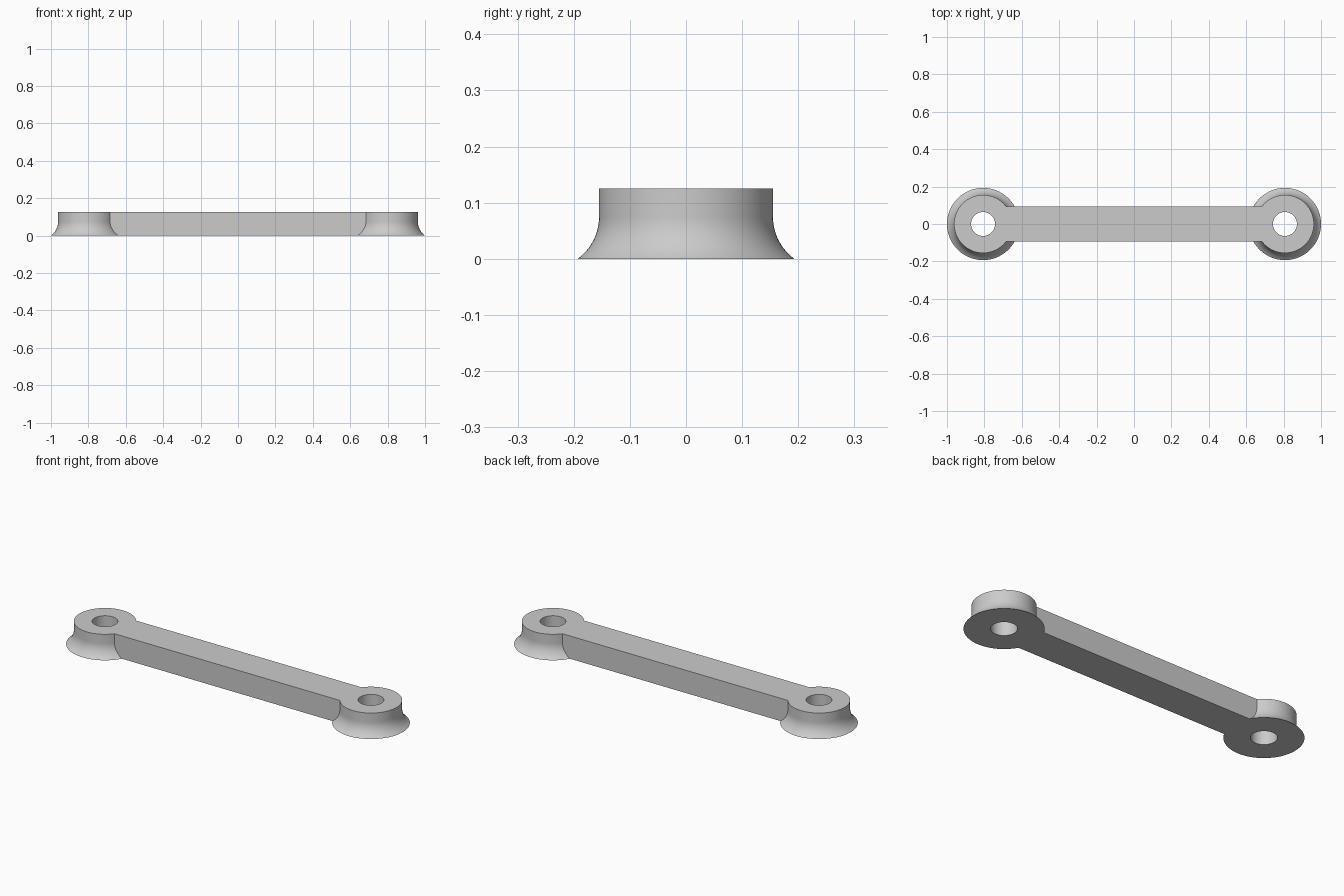
import bpy, bmesh, math
from mathutils import Matrix

cube = bpy.data.objects.get("Cube")
if cube:
    bpy.data.objects.remove(cube, do_unlink=True)

HEIGHT, HUB_X = 0.125, 0.807
HUB_R, FOOT_R, HOLE_R = 0.155, 0.193, 0.064
FILLET_Z, BAR_HALF_WIDTH, BAR_HALF_LENGTH = 0.075, 0.094, 0.72
SEGMENTS, ARC_STEPS = 96, 12

grey = bpy.data.materials.new("plain grey")
grey.use_nodes = True
grey.diffuse_color = (0.6, 0.6, 0.6, 1)
grey.node_tree.nodes["Principled BSDF"].inputs["Base Color"].default_value = grey.diffuse_color


def make_object(name, bm):
    bmesh.ops.recalc_face_normals(bm, faces=bm.faces)
    mesh = bpy.data.meshes.new(name)
    bm.to_mesh(mesh)
    bm.free()
    mesh.materials.append(grey)
    obj = bpy.data.objects.new(name, mesh)
    bpy.context.collection.objects.link(obj)
    return obj


def make_hub(name, x):
    # Closed cross-section: bore, flat top, straight wall, flared foot
    flare = FOOT_R - HUB_R
    radius = (FILLET_Z ** 2 + flare ** 2) / (2 * flare)
    sweep = math.asin(FILLET_Z / radius)
    profile = [(HOLE_R, 0), (HOLE_R, HEIGHT), (HUB_R, HEIGHT)]
    for i in range(ARC_STEPS + 1):
        a = sweep * i / ARC_STEPS
        profile.append((HUB_R + radius * (1 - math.cos(a)), FILLET_Z - radius * math.sin(a)))
    profile[-1] = (FOOT_R, 0)

    bm = bmesh.new()
    rings = []
    for s in range(SEGMENTS):
        t = math.tau * s / SEGMENTS
        rings.append([bm.verts.new((x + r * math.cos(t), r * math.sin(t), z)) for r, z in profile])
    for s, ring in enumerate(rings):
        following = rings[(s + 1) % SEGMENTS]
        for i in range(len(profile)):
            j = (i + 1) % len(profile)
            bm.faces.new((ring[i], following[i], following[j], ring[j]))
    return make_object(name, bm)


# Straight bar between the hubs
bm = bmesh.new()
size = Matrix.Diagonal((2 * BAR_HALF_LENGTH, 2 * BAR_HALF_WIDTH, HEIGHT, 1))
bmesh.ops.create_cube(bm, size=1, matrix=Matrix.Translation((0, 0, HEIGHT / 2)) @ size)
link = make_object("connecting_link", bm)

# Fuse a drilled hub onto each end
hubs = [make_hub("left_hub", HUB_X), make_hub("right_hub", -HUB_X)]
bpy.context.view_layer.objects.active = link
for hub in hubs:
    union = link.modifiers.new(hub.name, "BOOLEAN")
    union.operation = "UNION"
    union.solver = "EXACT"
    union.object = hub
    bpy.ops.object.modifier_apply(modifier=union.name)
    bpy.data.objects.remove(hub, do_unlink=True)

# Smooth walls, crisp rims
bpy.ops.object.select_all(action="DESELECT")
link.select_set(True)
bpy.ops.object.shade_smooth_by_angle(angle=math.radians(30))
